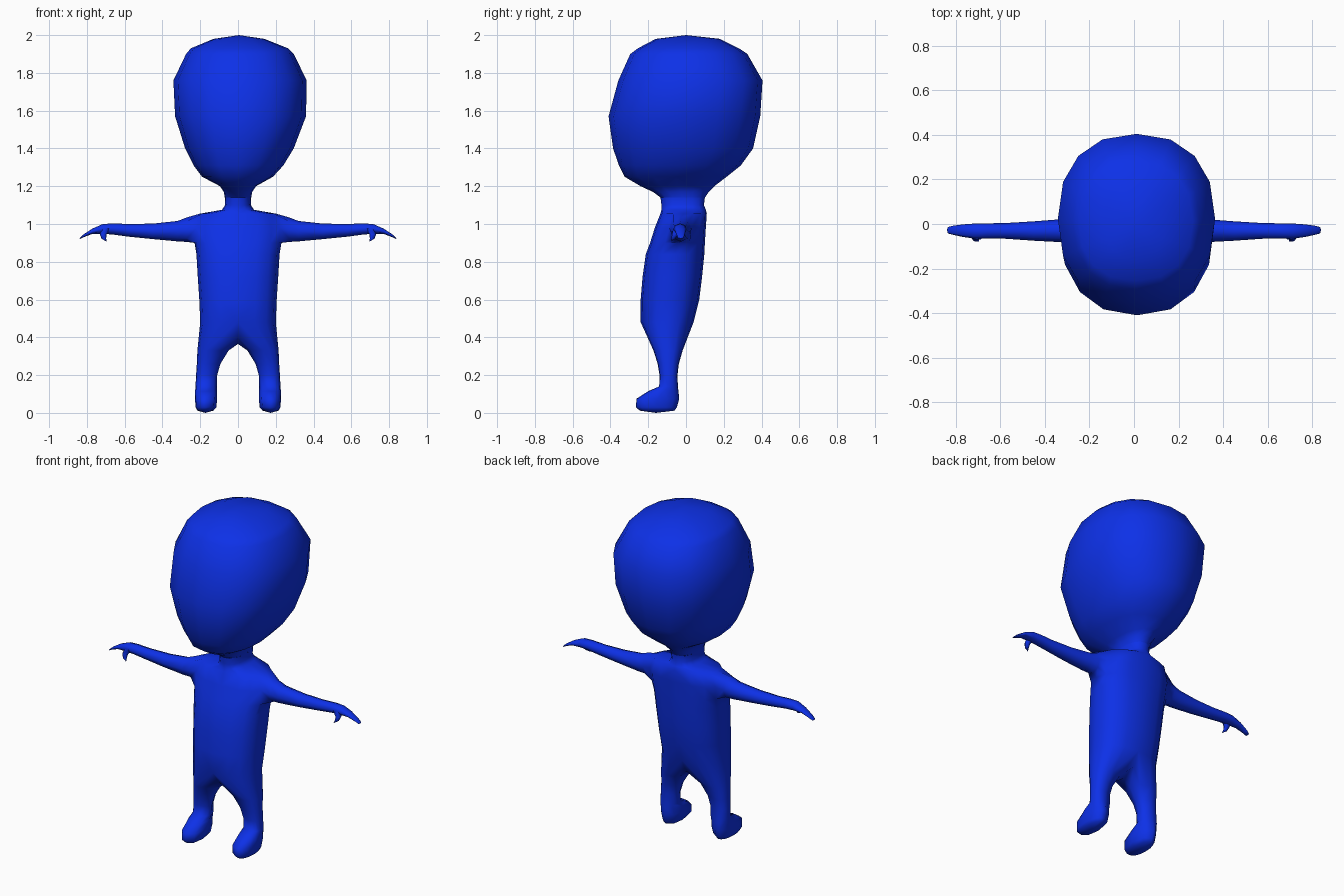
import bpy, bmesh, math

blue = bpy.data.materials.new("royal blue")
blue.diffuse_color = (0.004, 0.03, 0.8, 1)


def spow(v, p):
    return math.copysign(abs(v) ** (2 / p), v)


def ring_at(bm, z, x0, x1, y0, y1, angles, p):
    """Horizontal rounded-square ring between the given extents."""
    cx, cy, rx, ry = (x0 + x1) / 2, (y0 + y1) / 2, (x1 - x0) / 2, (y1 - y0) / 2
    out = []
    for a in angles:
        c, s = math.cos(math.radians(a)), math.sin(math.radians(a))
        c = 0 if abs(c) < 1e-6 else c
        out.append(bm.verts.new((cx + rx * spow(c, p), cy + ry * spow(s, p), z)))
    return out


def bridge(bm, a, b, closed=True, skip=()):
    n = len(a)
    for i in range(n if closed else n - 1):
        if i not in skip:
            j = (i + 1) % n
            bm.faces.new((a[i], a[j], b[j], b[i]))


def cone_to(bm, ring, point):
    tip = bm.verts.new(point)
    for i in range(len(ring)):
        bm.faces.new((ring[i], ring[(i + 1) % len(ring)], tip))


def finish(bm, name, mirror=False):
    bmesh.ops.recalc_face_normals(bm, faces=bm.faces)
    me = bpy.data.meshes.new(name)
    bm.to_mesh(me)
    bm.free()
    me.materials.append(blue)
    for f in me.polygons:
        f.use_smooth = True
    ob = bpy.data.objects.new(name, me)
    bpy.context.collection.objects.link(ob)
    if mirror:
        m = ob.modifiers.new("mirror", 'MIRROR')
        m.use_clip = True
        m.merge_threshold = 0.0005
    return ob


# ---- body: one half, mirrored; torso rings run front centre to back centre
bm = bmesh.new()
half = [-90 + 22.5 * k for k in range(9)]
# z, half width, front y, back y
torso = [(0.48, 0.20, -0.24, 0.04), (0.60, 0.205, -0.24, 0.07),
         (0.72, 0.213, -0.23, 0.085), (0.84, 0.22, -0.213, 0.097),
         (0.90, 0.23, -0.19, 0.10), (0.98, 0.235, -0.165, 0.105),
         (1.055, 0.20, -0.135, 0.11), (1.075, 0.085, -0.13, 0.105),
         (1.10, 0.068, -0.13, 0.095), (1.14, 0.07, -0.135, 0.10)]
rings = [ring_at(bm, z, -w, w, y0, y1, half, 2.4) for z, w, y0, y1 in torso]
for i in range(len(rings) - 1):
    # leave a hole at the side for the arm
    bridge(bm, rings[i], rings[i + 1], False, (3, 4) if i in (4, 5) else ())

# leg and foot, split from the torso by the crotch points
crotch = [bm.verts.new((0, y, z)) for y, z in
          ((0.0, 0.40), (-0.09, 0.365), (-0.18, 0.40))]
prev = rings[0] + crotch
# z, inner x, outer x, front y, back y
leg = [(0.33, 0.05, 0.215, -0.172, -0.018), (0.26, 0.093, 0.218, -0.15, -0.038),
       (0.20, 0.11, 0.222, -0.14, -0.045), (0.14, 0.112, 0.225, -0.142, -0.043),
       (0.115, 0.112, 0.227, -0.20, -0.04), (0.075, 0.110, 0.228, -0.262, -0.036),
       (0.03, 0.115, 0.224, -0.265, -0.048), (0.012, 0.13, 0.215, -0.245, -0.06)]
for z, x0, x1, y0, y1 in leg:
    cur = ring_at(bm, z, x0, x1, y0, y1, half + [135, 180, 225], 2.3)
    bridge(bm, prev, cur)
    prev = cur
cone_to(bm, prev, (0.172, -0.16, 0.0))

# arm and mitten hand, grown out of the shoulder hole
lo, mid, top = rings[4:7]
prev = [lo[3], lo[4], lo[5], mid[5], top[5], top[4], top[3], mid[3]]
# x, front y, back y, low z, high z
arm = [(0.27, -0.085, 0.028, 0.905, 1.035), (0.32, -0.082, 0.022, 0.908, 1.016),
       (0.45, -0.075, 0.012, 0.92, 1.002), (0.58, -0.066, 0.004, 0.933, 1.0),
       (0.66, -0.066, 0.003, 0.944, 1.003), (0.715, -0.066, 0.002, 0.948, 1.0),
       (0.77, -0.058, -0.002, 0.948, 0.976), (0.815, -0.048, -0.008, 0.931, 0.947),
       (0.836, -0.042, -0.014, 0.921, 0.929)]
for x, y0, y1, z0, z1 in arm:
    cur = []
    for i in range(8):
        a = math.radians(-135 + 45 * i)
        cur.append(bm.verts.new((x, (y0 + y1) / 2 + (y1 - y0) / 2 * math.cos(a),
                                 (z0 + z1) / 2 + (z1 - z0) / 2 * math.sin(a))))
    bridge(bm, prev, cur)
    prev = cur
cone_to(bm, prev, (0.84, -0.028, 0.924))
finish(bm, "body", True)

# ---- thumb hanging below the hand
bm = bmesh.new()
prev = None
for x, y, z, r in ((0.698, -0.045, 0.975, 0.026), (0.714, -0.058, 0.945, 0.018),
                   (0.710, -0.068, 0.922, 0.012)):
    cur = ring_at(bm, z, x - r, x + r, y - r, y + r, [60 * k for k in range(6)], 2)
    if prev:
        bridge(bm, prev, cur)
    prev = cur
cone_to(bm, prev, (0.695, -0.078, 0.906))
finish(bm, "thumb", True)

# ---- head, starting at the neck rim
bm = bmesh.new()
# z, left x, right x, front y, back y
head = [(1.14, -0.07, 0.07, -0.135, 0.10), (1.17, -0.075, 0.075, -0.175, 0.12),
        (1.20, -0.095, 0.095, -0.24, 0.15), (1.25, -0.19, 0.185, -0.325, 0.215),
        (1.31, -0.235, 0.24, -0.355, 0.29), (1.40, -0.28, 0.295, -0.386, 0.355),
        (1.57, -0.333, 0.36, -0.41, 0.393), (1.76, -0.342, 0.364, -0.358, 0.405),
        (1.90, -0.275, 0.295, -0.295, 0.325), (1.93, -0.25, 0.265, -0.255, 0.28),
        (1.98, -0.13, 0.14, -0.16, 0.18)]
prev = None
for z, x0, x1, y0, y1 in head:
    cur = ring_at(bm, z, x0, x1, y0, y1, [22.5 * k for k in range(16)], 2.3)
    if prev:
        bridge(bm, prev, cur)
    prev = cur
cone_to(bm, prev, (0.005, 0.0, 2.0))
finish(bm, "head")
